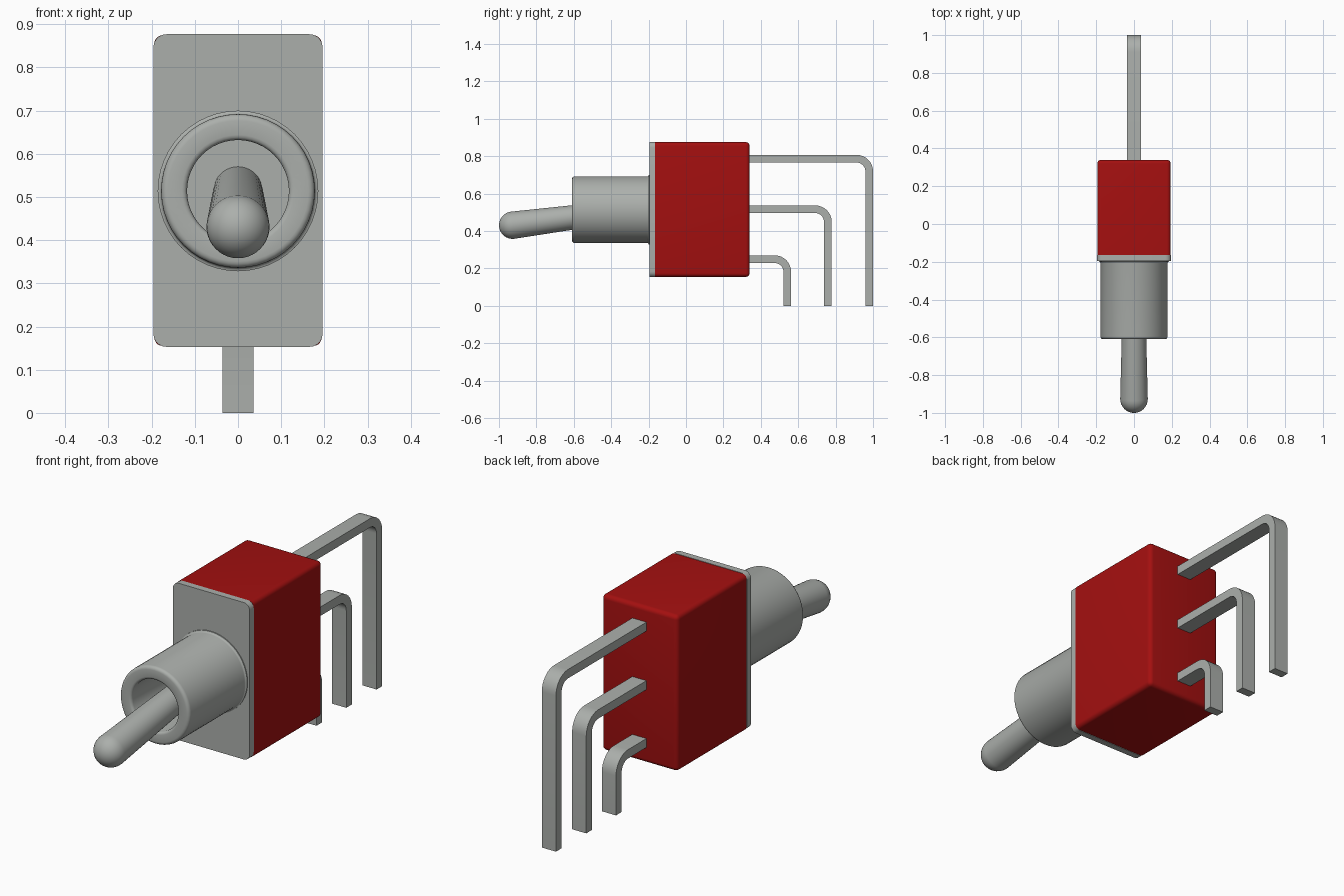
import bpy, bmesh, math
from mathutils import Matrix, Vector

cube = bpy.data.objects.get("Cube")
if cube:
    bpy.data.objects.remove(cube, do_unlink=True)


def material(name, rgb):
    m = bpy.data.materials.new(name)
    m.use_nodes = True
    m.diffuse_color = (*rgb, 1)
    m.node_tree.nodes["Principled BSDF"].inputs["Base Color"].default_value = (*rgb, 1)
    return m


METAL = material("brushed metal grey", (0.41, 0.43, 0.41))
RED = material("red plastic", (0.37, 0.005, 0.005))


def finish(name, bm, mat, angle=35):
    bmesh.ops.recalc_face_normals(bm, faces=bm.faces[:])
    me = bpy.data.meshes.new(name)
    bm.to_mesh(me)
    bm.free()
    ob = bpy.data.objects.new(name, me)
    bpy.context.collection.objects.link(ob)
    me.materials.append(mat)
    bpy.ops.object.select_all(action='DESELECT')
    ob.select_set(True)
    bpy.context.view_layer.objects.active = ob
    bpy.ops.object.shade_smooth_by_angle(angle=math.radians(angle))
    return ob


def box(x, y0, y1, z0, z1, radius, pick):
    """Box whose edges chosen by pick(a, b) are rounded."""
    bm = bmesh.new()
    bmesh.ops.create_cube(bm, size=1)
    bmesh.ops.scale(bm, vec=(2 * x, y1 - y0, z1 - z0), verts=bm.verts)
    bmesh.ops.translate(bm, vec=(0, (y0 + y1) / 2, (z0 + z1) / 2), verts=bm.verts)
    edges = [e for e in bm.edges if pick(e.verts[0].co, e.verts[1].co)]
    bmesh.ops.bevel(bm, geom=edges, offset=radius, segments=5, profile=0.5, affect='EDGES')
    return bm


def lathe(profile, origin, direction, steps):
    """Spin (radius, distance) points around an axis."""
    bm = bmesh.new()
    verts = [bm.verts.new((r, 0, d)) for r, d in profile]
    edges = [bm.edges.new(p) for p in zip(verts, verts[1:])]
    bmesh.ops.spin(bm, geom=verts + edges, cent=(0, 0, 0), axis=(0, 0, 1),
                   angle=math.tau, steps=steps)
    bmesh.ops.remove_doubles(bm, verts=bm.verts, dist=1e-4)
    rot = Vector((0, 0, 1)).rotation_difference(Vector(direction)).to_matrix().to_4x4()
    bm.transform(Matrix.Translation(origin) @ rot)
    return bm


def arc(cx, cy, r, a0, a1, n=6):
    """Points on an arc, angles in degrees."""
    return [(cx + r * math.cos(math.radians(a0 + (a1 - a0) * i / n)),
             cy + r * math.sin(math.radians(a0 + (a1 - a0) * i / n))) for i in range(n + 1)]


# Housing: rounded everywhere except where it meets the face plate
FRONT = -0.165
finish("housing", box(0.194, FRONT, 0.34, 0.155, 0.875, 0.02,
                      lambda a, b: max(a.y, b.y) > 0), RED)

# Face plate: only the four corners are rounded
finish("face_plate", box(0.196, -0.195, FRONT, 0.153, 0.877, 0.03,
                         lambda a, b: abs(a.y - b.y) > 0.01), METAL)

# Threadless bushing with a blind bore, distances measured forward from the plate
AXIS_Z = 0.514
bushing = ([(0, -0.01), (0.186, -0.01), (0.186, 0.004)]
           + arc(0.186, 0.012, 0.008, 270, 180, 3)
           + arc(0.163, 0.4, 0.015, 0, 90, 4)
           + arc(0.13, 0.403, 0.012, 90, 180, 3)
           + [(0.118, 0.10), (0, 0.10)])
finish("bushing", lathe(bushing, (0, -0.195, AXIS_Z), (0, -1, 0), 48), METAL)

# Lever: tapered rod tilted downward with a domed tip
base, tip = Vector((0, -0.285, AXIS_Z)), Vector((0, -0.927, 0.431))
length = (tip - base).length
lever = [(0, -0.02), (0.057, -0.02), (0.057, 0)] + arc(0, length, 0.073, 0, 90, 8)
finish("lever", lathe(lever, base, tip - base, 40), METAL)


# Terminals: flat strips leaving the back and bending down to the ground
def terminal(name, top, back, thick=0.041, bend=0.088, half=0.036):
    cy, cz = back - bend, top - bend
    start = 0.32
    outline = ([(start, top)] + arc(cy, cz, bend, 90, 0, 8)
               + [(back, 0), (back - thick, 0)]
               + arc(cy, cz, bend - thick, 0, 90, 8) + [(start, top - thick)])
    bm = bmesh.new()
    face = bm.faces.new([bm.verts.new((-half, y, z)) for y, z in outline])
    out = bmesh.ops.extrude_face_region(bm, geom=[face])
    moved = [g for g in out["geom"] if isinstance(g, bmesh.types.BMVert)]
    bmesh.ops.translate(bm, vec=(2 * half, 0, 0), verts=moved)
    finish(name, bm, METAL)


for name, top, back in (("upper_terminal", 0.807, 1.0),
                        ("middle_terminal", 0.537, 0.779),
                        ("lower_terminal", 0.270, 0.562)):
    terminal(name, top, back)
